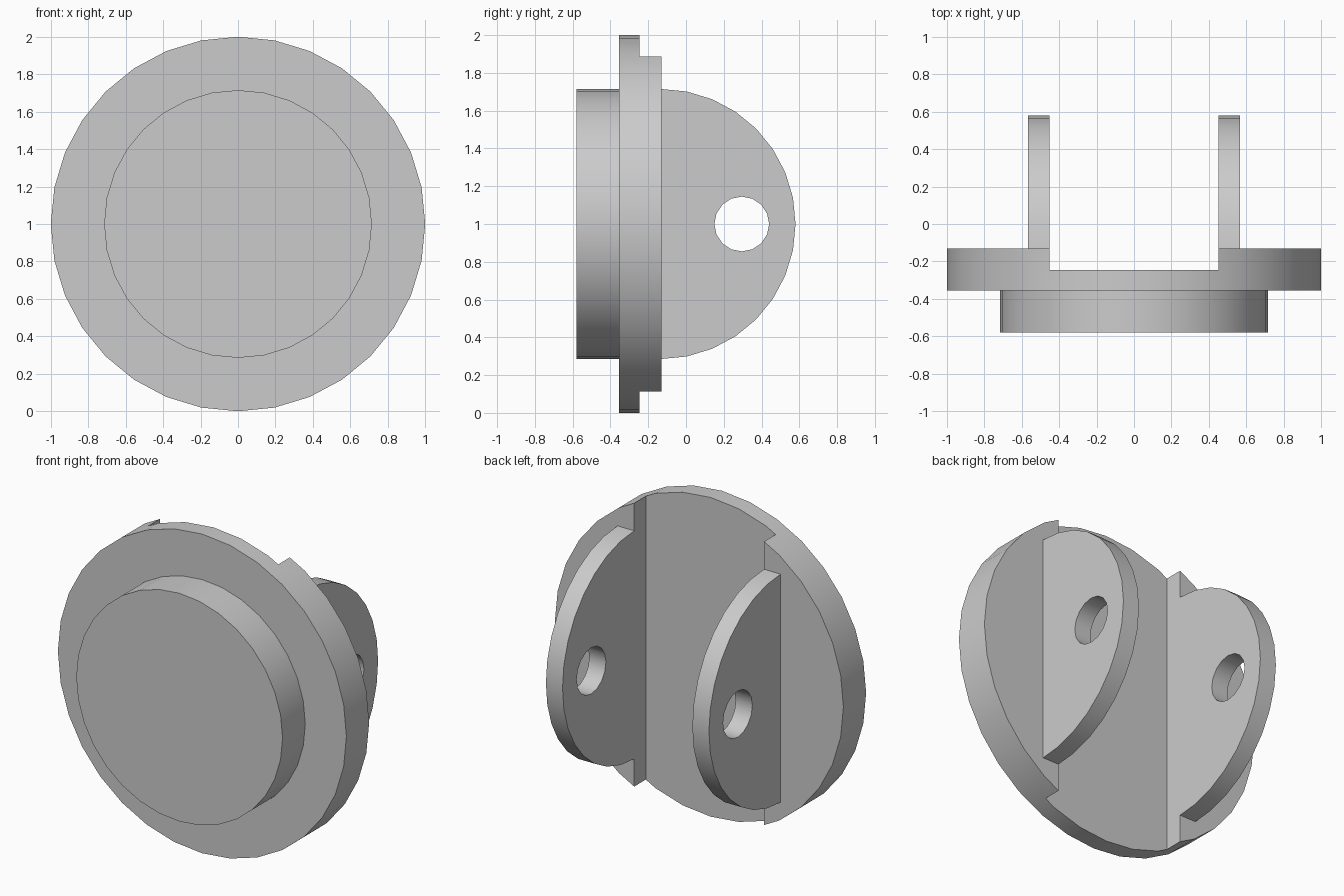
import bpy
import bmesh
from math import sin, cos, pi

if "Cube" in bpy.data.objects:
    bpy.data.objects.remove(bpy.data.objects["Cube"], do_unlink=True)

grey = bpy.data.materials.new("plain_grey")
grey.use_nodes = True
COLOUR = (0.6, 0.6, 0.6, 1)
grey.diffuse_color = COLOUR
grey.node_tree.nodes["Principled BSDF"].inputs["Base Color"].default_value = COLOUR

MID = 1.0        # height of the central axis
GROOVE = 0.45    # half width of the slot between the lugs
LUG_OUT = 0.565  # outer face of the lugs
LUG_Y = -0.135   # centre of the lug arc


def arc(u, v, radius, count, start=0.0, sweep=2 * pi, closed=True):
    steps = count if closed else count - 1
    return [(u + radius * cos(start + sweep * i / steps),
             v + radius * sin(start + sweep * i / steps)) for i in range(count)]


def prism(name, outline, axis, low, high):
    """Extrude a closed outline: (x, z) along y, or (y, z) along x."""
    def place(p, d):
        return (p[0], d, p[1]) if axis == "y" else (d, p[0], p[1])
    bm = bmesh.new()
    face = bm.faces.new([bm.verts.new(place(p, low)) for p in outline])
    moved = bmesh.ops.extrude_face_region(bm, geom=[face])["geom"]
    shift = (0, high - low, 0) if axis == "y" else (high - low, 0, 0)
    bmesh.ops.translate(bm, vec=shift,
                        verts=[g for g in moved if isinstance(g, bmesh.types.BMVert)])
    bmesh.ops.recalc_face_normals(bm, faces=bm.faces)
    mesh = bpy.data.meshes.new(name)
    bm.to_mesh(mesh)
    bm.free()
    mesh.materials.append(grey)
    obj = bpy.data.objects.new(name, mesh)
    bpy.context.collection.objects.link(obj)
    return obj


def combine(body, tool, operation):
    """Apply a boolean and discard the tool object."""
    mod = body.modifiers.new(operation, "BOOLEAN")
    mod.operation, mod.object, mod.solver = operation, tool, "EXACT"
    bpy.context.view_layer.objects.active = body
    bpy.ops.object.modifier_apply(modifier=mod.name)
    bpy.data.objects.remove(tool, do_unlink=True)


# Wide flange with the round boss on its front
body = prism("flanged_clevis", arc(0, MID, 1.0, 32), "y", -0.355, -0.13)
boss = prism("front_boss", arc(0, MID, 0.715, 32), "y", -0.58, -0.3)
combine(body, boss, "UNION")

# Half-round block that becomes the two lugs
half_round = arc(LUG_Y, MID, 0.715, 17, -pi / 2, pi, closed=False)
half_round += [(-0.2, MID + 0.715), (-0.2, MID - 0.715)]
lugs = prism("lug_block", half_round, "x", -LUG_OUT, LUG_OUT)
combine(body, lugs, "UNION")

# Slot between the lugs, sunk into the flange
slot = prism("slot", [(-GROOVE, -0.5), (GROOVE, -0.5), (GROOVE, 2.5), (-GROOVE, 2.5)],
             "y", -0.245, 1.0)
combine(body, slot, "DIFFERENCE")

# Pin hole through both lugs
pin = prism("pin_hole", arc(0.295, MID, 0.145, 16), "x", -0.8, 0.8)
combine(body, pin, "DIFFERENCE")

# Smooth the round walls, keep corners sharp
bpy.ops.object.select_all(action="DESELECT")
body.select_set(True)
bpy.context.view_layer.objects.active = body
bpy.ops.object.shade_smooth_by_angle(angle=pi / 6)
